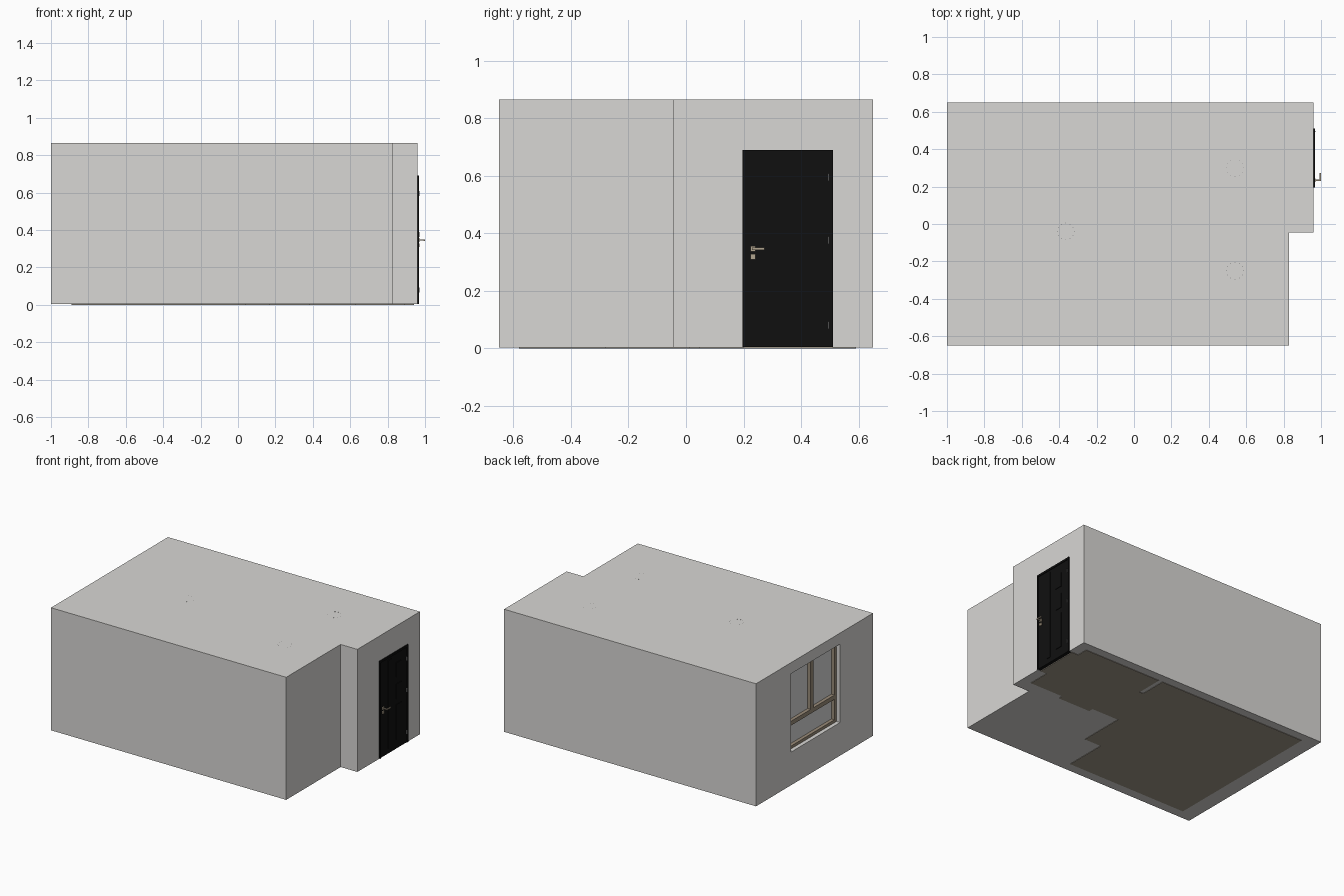
import bpy, bmesh, math

if "Cube" in bpy.data.objects:
    bpy.data.objects.remove(bpy.data.objects["Cube"])

def mat(name, rgb):
    m = bpy.data.materials.new(name)
    m.diffuse_color = (*rgb, 1)
    m.use_nodes = True
    m.node_tree.nodes["Principled BSDF"].inputs["Base Color"].default_value = m.diffuse_color
    return m

WALL = mat("warm white plaster", (0.69, 0.68, 0.66))
FLOOR = mat("brown floor", (0.35, 0.31, 0.25))
BLACK = mat("black door paint", (0.005, 0.005, 0.005))
BRASS = mat("pale brass", (0.45, 0.38, 0.28))
STEEL = mat("grey steel", (0.20, 0.20, 0.20))
BRONZE = mat("bronze window frame", (0.32, 0.26, 0.19))
GLASS = mat("pale glass", (0.68, 0.68, 0.68))

def finish(bm, name, m):
    bmesh.ops.recalc_face_normals(bm, faces=bm.faces)
    me = bpy.data.meshes.new(name)
    bm.to_mesh(me)
    bm.free()
    ob = bpy.data.objects.new(name, me)
    bpy.context.collection.objects.link(ob)
    me.materials.append(m)
    return ob

def prism(name, pts, z0, z1, m):
    """Extrude a floor-plan outline from z0 to z1."""
    bm = bmesh.new()
    f = bm.faces.new([bm.verts.new((x, y, z0)) for x, y in pts])
    top = bmesh.ops.extrude_face_region(bm, geom=[f])["geom"]
    bmesh.ops.translate(bm, vec=(0, 0, z1 - z0),
                        verts=[v for v in top if isinstance(v, bmesh.types.BMVert)])
    return finish(bm, name, m)

def box(name, x, y, z, m):
    return prism(name, [(x[0], y[0]), (x[1], y[0]), (x[1], y[1]), (x[0], y[1])], z[0], z[1], m)

def cylinder(name, c, r, z, m, n=24):
    return prism(name, [(c[0] + r * math.cos(2 * math.pi * i / n),
                         c[1] + r * math.sin(2 * math.pi * i / n)) for i in range(n)],
                 z[0], z[1], m)

def cut(target, cutter):
    mod = target.modifiers.new("cut", 'BOOLEAN')
    mod.object = cutter
    mod.solver = 'EXACT'
    bpy.context.view_layer.objects.active = target
    bpy.ops.object.modifier_apply(modifier=mod.name)
    bpy.data.objects.remove(cutter)

# Outer shell with the corner notch
H = 0.865
shell = prism("walls_and_roof", [(-1, -0.65), (0.83, -0.65), (0.83, -0.045), (0.96, -0.045),
                                 (0.96, 0.65), (-1, 0.65)], 0.003, H, WALL)

# Main room, bathroom, doorways and window opening cut from the shell
main_room = [(-0.89, -0.58), (0.04, -0.58), (0.04, -0.28), (0.17, -0.28), (0.17, 0.045),
             (0.89, 0.045), (0.89, 0.59), (0.29, 0.59), (0.29, 0.40), (0.26, 0.40),
             (0.26, 0.59), (-0.89, 0.59)]
WY, WZ = (-0.283, 0.26), (0.236, 0.787)
cut(shell, prism("room_cutter", main_room, -0.1, 0.855, WALL))
cut(shell, box("bath_cutter", (0.22, 0.76), (-0.58, -0.02), (0.02, 0.855), WALL))
cut(shell, box("bath_door_cutter", (0.38, 0.63), (0.012, 0.1), (-0.1, 0.66), WALL))
cut(shell, box("bath_door_gap_cutter", (0.38, 0.63), (-0.1, 0.05), (0.02, 0.66), WALL))
cut(shell, box("entry_cutter", (0.85, 1.1), (0.20, 0.51), (-0.1, 0.685), WALL))
cut(shell, box("window_cutter", (-1.1, -0.85), WY, WZ, WALL))

# Floor, running into the doorways
prism("floor", main_room[:5] + [(0.38, 0.045), (0.38, 0.012), (0.63, 0.012), (0.63, 0.045),
      (0.89, 0.045), (0.89, 0.20), (0.94, 0.20), (0.94, 0.51), (0.89, 0.51)] + main_room[6:],
      0, 0.02, FLOOR)

# Bathroom door
box("bathroom_door", (0.38, 0.63), (-0.015, 0.01), (0.021, 0.66), WALL)

# Entry door: slab, surround and raised panels
box("entry_door", (0.935, 0.963), (0.20, 0.51), (0.005, 0.688), BLACK)
for i, (y, z) in enumerate([((0.196, 0.209), (0.005, 0.69)), ((0.497, 0.511), (0.005, 0.69)),
                            ((0.196, 0.511), (0.676, 0.69))]):
    box(f"door_surround_{i}", (0.955, 0.968), y, z, BLACK)
panels = [((0.292, 0.325), (0.04, 0.66)), ((0.38, 0.435), (0.07, 0.315)),
          ((0.38, 0.435), (0.355, 0.46)), ((0.38, 0.435), (0.51, 0.61))]
for i, (y, z) in enumerate(panels):
    box(f"door_panel_{i}", (0.96, 0.967), y, z, BLACK)
for i, z in enumerate((0.08, 0.375, 0.595)):
    box(f"door_hinge_{i}", (0.962, 0.970), (0.493, 0.497), (z - 0.013, z + 0.013), STEEL)

# Door handle and lock
box("handle_plate", (0.962, 0.971), (0.224, 0.242), (0.337, 0.356), BRASS)
box("lock_plate", (0.962, 0.971), (0.224, 0.242), (0.309, 0.328), BRASS)
box("handle_stem", (0.97, 1.0), (0.230, 0.238), (0.343, 0.350), BRASS)
box("handle_lever", (0.993, 1.0), (0.230, 0.273), (0.342, 0.350), BRASS)

# Window frame bars and glass
FX = (-0.972, -0.915)
box("window_jamb_front", FX, (WY[0], WY[0] + 0.022), WZ, BRONZE)
box("window_jamb_back", FX, (WY[1] - 0.022, WY[1]), WZ, BRONZE)
inner = (WY[0] + 0.022, WY[1] - 0.022)
box("window_sill_bar", FX, inner, (WZ[0], WZ[0] + 0.02), BRONZE)
box("window_head_bar", FX, inner, (WZ[1] - 0.02, WZ[1]), BRONZE)
box("window_transom", FX, inner, (0.40, 0.43), BRONZE)
box("window_mullion", FX, (-0.027, 0.003), (0.43, WZ[1] - 0.02), BRONZE)
box("window_glass", (-0.948, -0.940), (WY[0] + 0.01, WY[1] - 0.01),
    (WZ[0] + 0.01, WZ[1] - 0.01), GLASS)

# Round ceiling lamps whose fixings just reach through the roof
for i, c in enumerate([(0.54, 0.30), (-0.365, -0.04), (0.54, -0.25)]):
    cylinder(f"ceiling_lamp_{i}", c, 0.05, (0.835, 0.858), GLASS)
    for k in range(12):
        a = math.tau * k / 12
        p = (c[0] + 0.045 * math.cos(a), c[1] + 0.045 * math.sin(a))
        cylinder(f"lamp_fixing_{i}_{k}", p, 0.002, (0.85, H + 0.0005), STEEL, 6)
